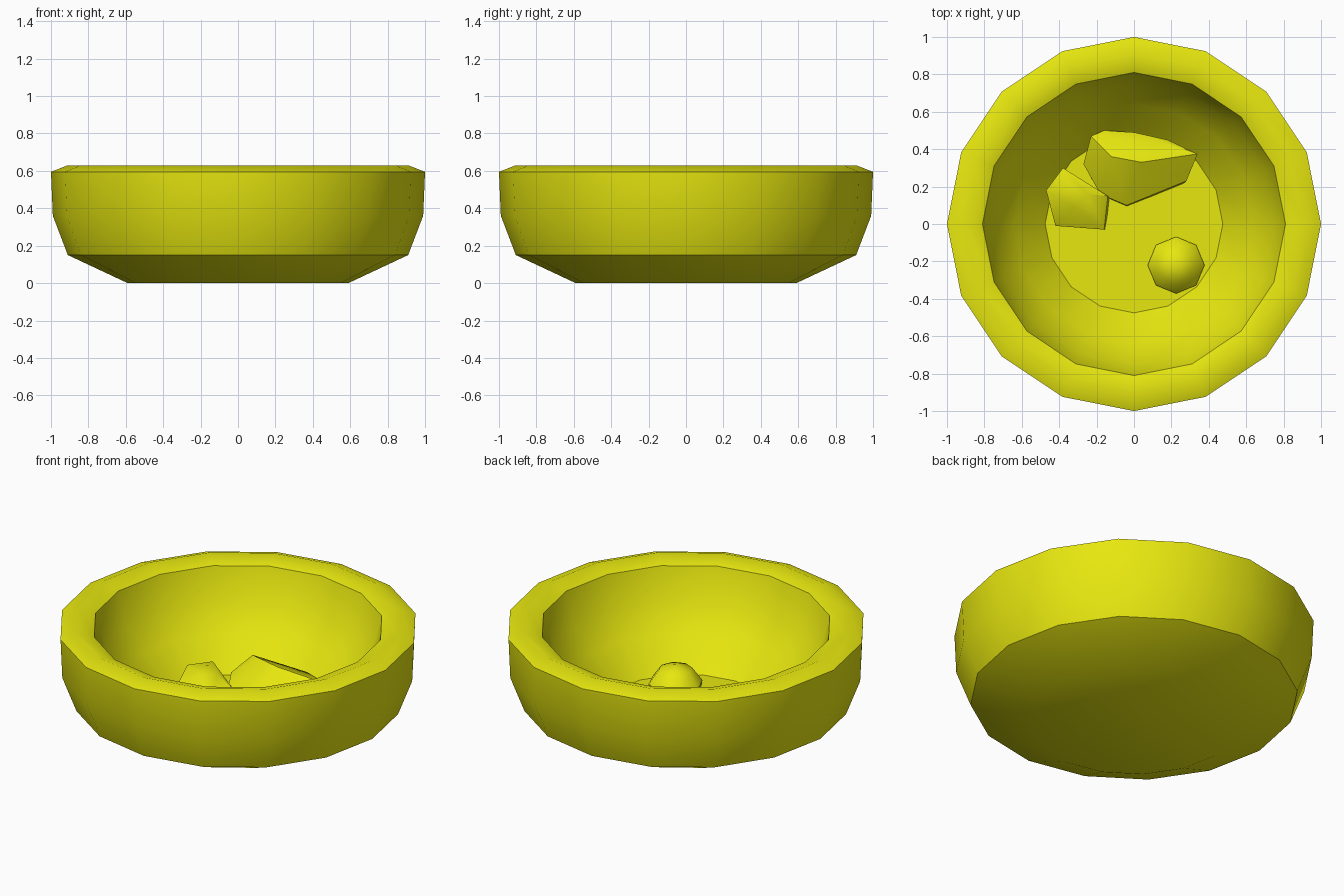
import bpy
import bmesh
import math

cube = bpy.data.objects.get("Cube")
if cube:
    bpy.data.objects.remove(cube, do_unlink=True)

yellow = bpy.data.materials.new("bright_yellow")
yellow.use_nodes = True
yellow.diffuse_color = (0.8, 0.8, 0.005, 1)
yellow.node_tree.nodes["Principled BSDF"].inputs["Base Color"].default_value = yellow.diffuse_color


def finish(name, bm, angle):
    """Turn a bmesh into a smooth-shaded object that keeps its sharp edges."""
    bmesh.ops.recalc_face_normals(bm, faces=bm.faces)
    mesh = bpy.data.meshes.new(name)
    bm.to_mesh(mesh)
    bm.free()
    mesh.materials.append(yellow)
    obj = bpy.data.objects.new(name, mesh)
    bpy.context.collection.objects.link(obj)
    bpy.ops.object.select_all(action="DESELECT")
    obj.select_set(True)
    bpy.context.view_layer.objects.active = obj
    bpy.ops.object.shade_smooth_by_angle(angle=math.radians(angle))
    return obj


def lathe(name, profile, sides, angle):
    """Spin a (radius, height) profile around z; it starts and ends on the axis."""
    bm = bmesh.new()
    verts = [bm.verts.new((r, 0, z)) for r, z in profile]
    edges = [bm.edges.new(pair) for pair in zip(verts, verts[1:])]
    bmesh.ops.spin(bm, geom=verts + edges, cent=(0, 0, 0), axis=(0, 0, 1),
                   angle=math.tau, steps=sides)
    bmesh.ops.remove_doubles(bm, verts=bm.verts, dist=0.0005)
    return finish(name, bm, angle)


def rock(name, base, top, angle):
    """Convex stone: a ground outline dropped into the floor, plus upper corners."""
    bm = bmesh.new()
    for x, y, z in base:
        bm.verts.new((x, y, z))
        bm.verts.new((x * 0.9, y * 0.9, 0.05))
    for point in top:
        bm.verts.new(point)
    hull = bmesh.ops.convex_hull(bm, input=bm.verts)
    loose = {v for v in hull["geom_interior"] if isinstance(v, bmesh.types.BMVert)}
    bmesh.ops.delete(bm, geom=list(loose), context="VERTS")
    return finish(name, bm, angle)


# Thick bowl with a sloped foot and a bevelled rim
lathe("bowl", [(0, 0), (0.59, 0), (0.91, 0.15), (0.99, 0.36), (1, 0.595),
               (0.91, 0.63), (0.81, 0.595), (0.755, 0.4), (0.64, 0.255),
               (0.475, 0.08), (0, 0.08)], 16, 42)

# Round pebble
pebble = lathe("round_pebble", [(0, 0.05), (0.14, 0.05), (0.152, 0.11),
                                (0.095, 0.19), (0, 0.22)], 8, 42)
pebble.location = (0.225, -0.22, 0)

# Large wedge-shaped rock against the back wall
rock("large_rock",
     [(-0.04, 0.10, 0.1), (0.28, 0.23, 0.12), (-0.18, 0.16, 0.1),
      (-0.27, 0.32, 0.12), (-0.16, 0.5, 0.14), (0, 0.49, 0.14), (0.18, 0.45, 0.15)],
     [(-0.23, 0.47, 0.18), (-0.12, 0.36, 0.235), (0.04, 0.33, 0.23),
      (0.16, 0.44, 0.19), (0.34, 0.375, 0.19)], 35)

# Small angular rock beside it
rock("small_rock",
     [(-0.16, -0.03, 0.09), (-0.42, -0.01, 0.1), (-0.14, 0.15, 0.12)],
     [(-0.47, 0.18, 0.165), (-0.38, 0.3, 0.165), (-0.34, 0.2, 0.19),
      (-0.25, 0.16, 0.18), (-0.32, 0.09, 0.18)], 35)
